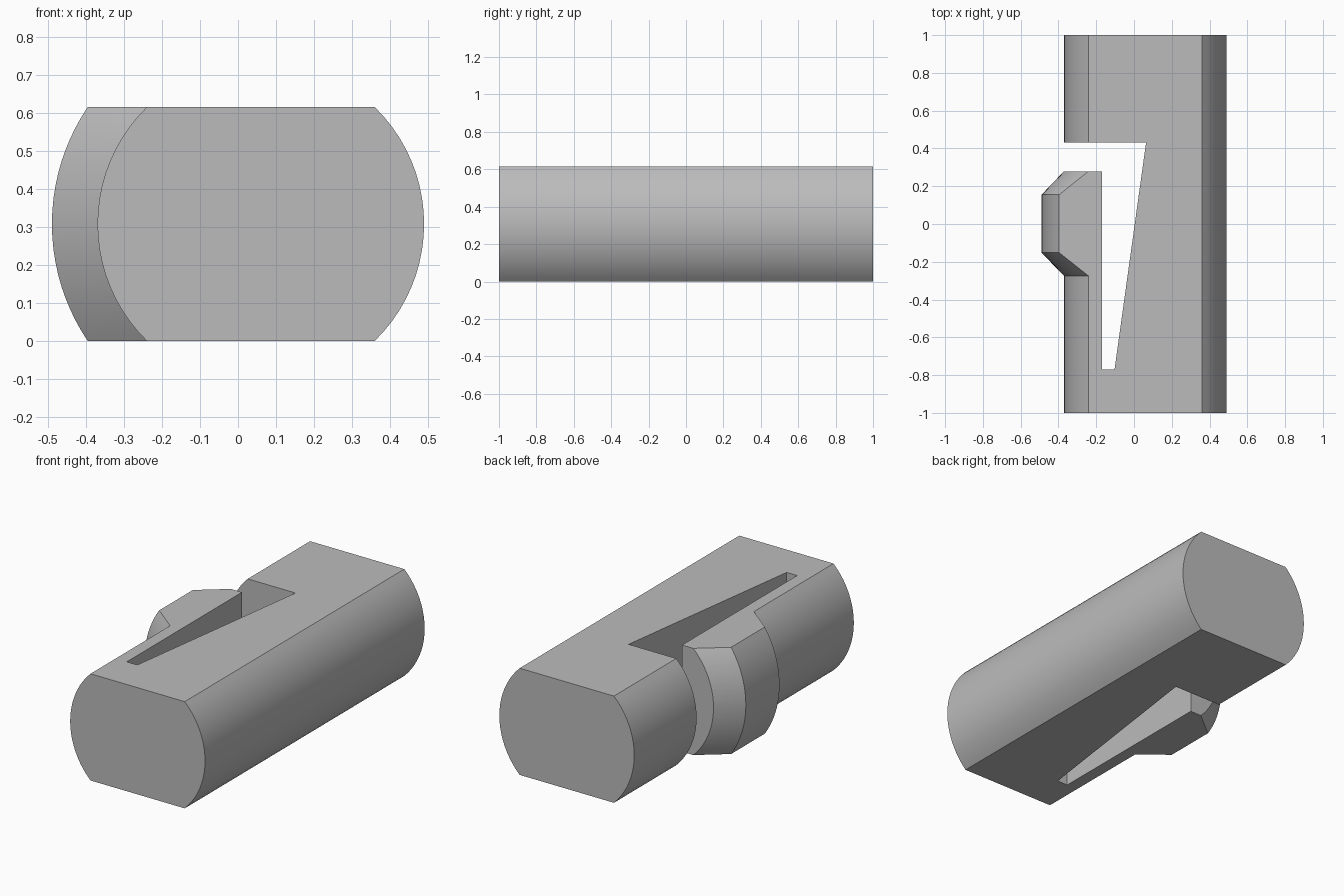
import bpy, bmesh, math

cube = bpy.data.objects.get("Cube")
if cube:
    bpy.data.objects.remove(cube, do_unlink=True)

AXIS_X, HALF_H = 0.06, 0.3075   # axis of the round bar, half its flattened height
BAR_R, CATCH_R = 0.43, 0.55
STEPS = 20

grey = bpy.data.materials.new("plain_grey")
grey.use_nodes = True
colour = (0.5, 0.5, 0.5, 1)
grey.diffuse_color = colour
grey.node_tree.nodes["Principled BSDF"].inputs["Base Color"].default_value = colour


def make_object(name, bm):
    bmesh.ops.recalc_face_normals(bm, faces=bm.faces)
    mesh = bpy.data.meshes.new(name)
    bm.to_mesh(mesh)
    bm.free()
    mesh.materials.append(grey)
    obj = bpy.data.objects.new(name, mesh)
    bpy.context.collection.objects.link(obj)
    return obj


def section(bm, y, left_r):
    """Flattened round section whose left arc may bulge to a larger radius."""
    limit = math.asin(HALF_H / BAR_R)
    heights = [BAR_R * math.sin(limit * (2 * i / STEPS - 1)) for i in range(STEPS + 1)]
    right = [(AXIS_X + math.sqrt(BAR_R ** 2 - h * h), h) for h in heights]
    left = [(AXIS_X - math.sqrt(left_r ** 2 - h * h), h) for h in reversed(heights)]
    return [bm.verts.new((x, y, h + HALF_H)) for x, h in right + left]


# Bar with the bevelled catch bulging from its left-hand arc
stations = [(-1, BAR_R), (-0.275, BAR_R), (-0.152, CATCH_R),
            (0.155, CATCH_R), (0.28, BAR_R), (1, BAR_R)]
bm = bmesh.new()
rings = [section(bm, y, r) for y, r in stations]
for a, b in zip(rings, rings[1:]):
    for i in range(len(a)):
        j = (i + 1) % len(a)
        bm.faces.new((a[i], a[j], b[j], b[i]))
bm.faces.new(rings[0])
bm.faces.new(rings[-1])
bar = make_object("latch_bar", bm)

# Tapered slot that frees the catch as a spring arm
outline = [(-0.7, 0.432), (0.064, 0.432), (-0.103, -0.77),
           (-0.17, -0.77), (-0.17, 0.279), (-0.7, 0.279)]
bm = bmesh.new()
base = bm.faces.new([bm.verts.new((x, y, -0.2)) for x, y in outline])
top = bmesh.ops.extrude_face_region(bm, geom=[base])["geom"]
bmesh.ops.translate(bm, vec=(0, 0, 1), verts=[v for v in top if isinstance(v, bmesh.types.BMVert)])
slot = make_object("slot_cutter", bm)
slot.hide_render = True

cut = bar.modifiers.new("slot", "BOOLEAN")
cut.operation = "DIFFERENCE"
cut.solver = "EXACT"
cut.object = slot

bpy.ops.object.select_all(action="DESELECT")
bar.select_set(True)
bpy.context.view_layer.objects.active = bar
bpy.ops.object.modifier_apply(modifier=cut.name)
bpy.data.objects.remove(slot, do_unlink=True)
bpy.ops.object.shade_smooth_by_angle(angle=math.radians(25))
